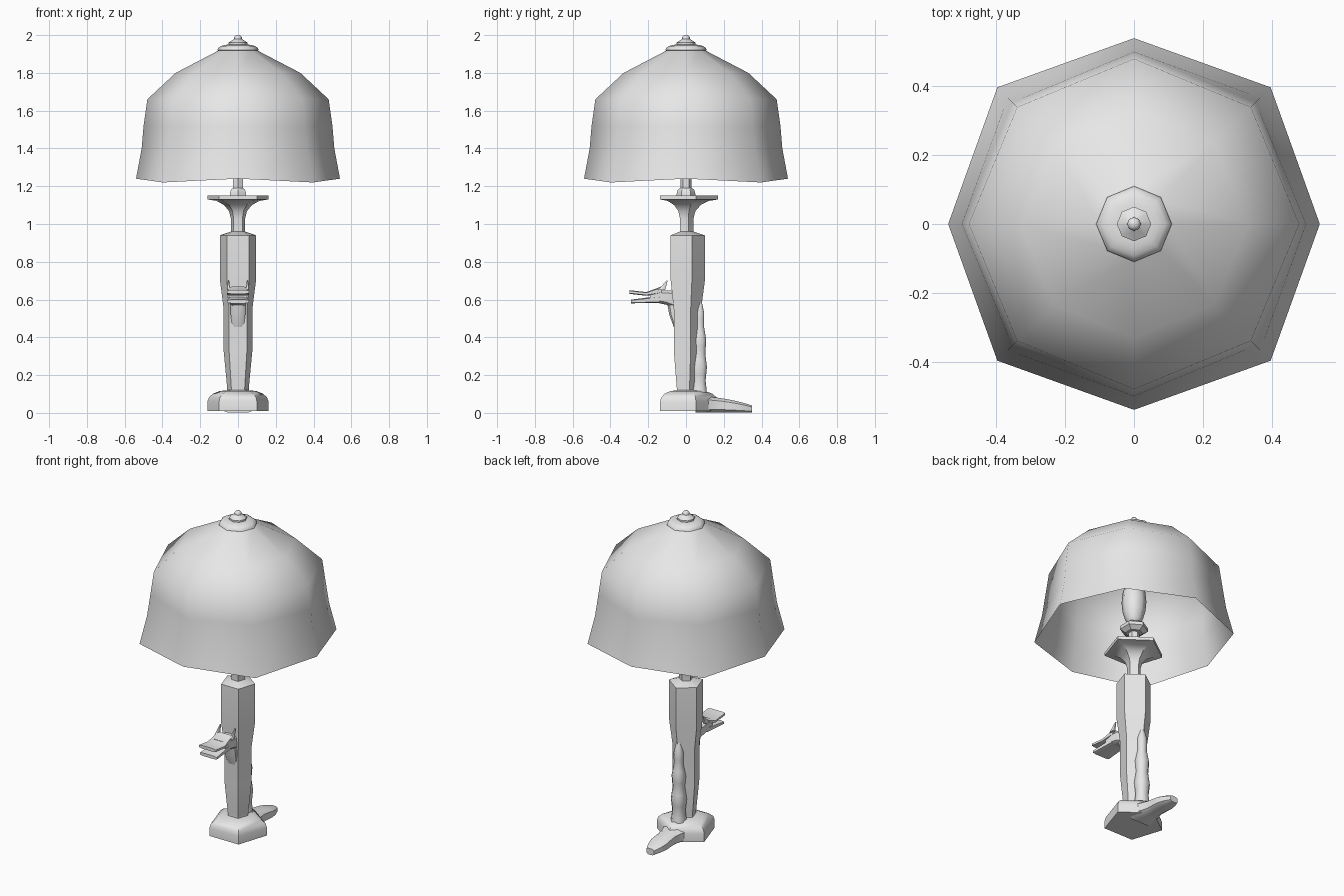
import bpy, bmesh, math
from mathutils import Vector

cube = bpy.data.objects.get("Cube")
if cube:
    bpy.data.objects.remove(cube, do_unlink=True)

tone = 0.8
gray = bpy.data.materials.new("plain_gray")
gray.use_nodes = True
gray.diffuse_color = (tone, tone, tone, 1)
gray.node_tree.nodes["Principled BSDF"].inputs["Base Color"].default_value = gray.diffuse_color


def finish(name, bm, angle):
    """Turn a bmesh into a named, coloured and shaded object."""
    bmesh.ops.recalc_face_normals(bm, faces=bm.faces)
    mesh = bpy.data.meshes.new(name)
    bm.to_mesh(mesh)
    bm.free()
    mesh.materials.append(gray)
    obj = bpy.data.objects.new(name, mesh)
    bpy.context.collection.objects.link(obj)
    bpy.ops.object.select_all(action="DESELECT")
    obj.select_set(True)
    bpy.context.view_layer.objects.active = obj
    bpy.ops.object.shade_smooth_by_angle(angle=math.radians(angle))
    return obj


def skin(name, rings, closed=True, angle=35):
    """Join rings of points into one surface."""
    bm = bmesh.new()
    loops = [[bm.verts.new(point) for point in ring] for ring in rings]
    for lower, upper in zip(loops, loops[1:]):
        for i in range(len(lower)):
            bm.faces.new((lower[i - 1], lower[i], upper[i], upper[i - 1]))
    if closed:
        bm.faces.new(loops[0])
        bm.faces.new(loops[-1])
    return finish(name, bm, angle)


def turned(name, profile, sides, closed=True, angle=35):
    """Polygonal turning around z, with one corner at the back."""
    rings = []
    for radius, height in profile:
        turns = [math.pi / 2 + math.tau * i / sides for i in range(sides)]
        rings.append([Vector((radius * math.cos(t), radius * math.sin(t), height)) for t in turns])
    return skin(name, rings, closed, angle)


def arc(radius, height, reach, rise, steps=4):
    """Quarter ellipse of profile points, from the side to the top."""
    turns = [math.pi / 2 * i / steps for i in range(steps + 1)]
    return [(radius + reach * math.cos(t), height + rise * math.sin(t)) for t in turns]


def loft(name, stations, upright=False, square=0.5, angle=35):
    """Rounded sections along y, or along z if upright.
    Station: position, offset, half width, half depth."""
    sides = 8
    rings = []
    for position, offset, width, depth in stations:
        ring = []
        for i in range(sides):
            turn = math.tau * (i + 0.5) / sides
            c, s = math.cos(turn), math.sin(turn)
            across = width * math.copysign(abs(c) ** square, c)
            deep = offset + depth * math.copysign(abs(s) ** square, s)
            ring.append(Vector((across, deep, position) if upright else (across, position, deep)))
        rings.append(ring)
    return skin(name, rings, angle=angle)


# Five-sided base, column, neck and dish
turned("base", [(0.17, 0.01)] + arc(0.06, 0.06, 0.11, 0.06) + [(0.06, 0.14)], 5)
turned("column", [(0.06, 0.13), (0.08, 0.33), (0.08, 0.55), (0.1, 0.7), (0.1, 0.94),
                  (0.04, 0.96)], 5)
turned("neck_and_dish", [(0.04, 0.95)] + arc(0.17, 1.03, -0.13, 0.1) + [(0.17, 1.15)], 5)

# Pole, socket and bulb
turned("pole_collar", arc(0.03, 1.15, 0.02, 0.04), 6)
turned("pole", [(0.03, 1.15), (0.03, 1.3)], 6)
turned("socket", [(0.05, 1.25), (0.08, 1.27), (0.08, 1.29), (0.05, 1.31)], 6)
bulb_mesh = bmesh.new()
bmesh.ops.create_uvsphere(bulb_mesh, u_segments=8, v_segments=8, radius=1)
bmesh.ops.scale(bulb_mesh, vec=(0.07, 0.07, 0.16), verts=bulb_mesh.verts)
bmesh.ops.translate(bulb_mesh, vec=(0, 0, 1.45), verts=bulb_mesh.verts)
finish("bulb", bulb_mesh, angle=60)

# Eight-sided open shade, its diagonal corners flaring and dipping at the rim
shade = turned("shade", [(0.54, 1.24), (0.51, 1.4), (0.5, 1.52), (0.48, 1.66),
                         (0.33, 1.8), (0.1, 1.92)], 8, closed=False, angle=60)
waist, rim = 1.52, 1.24
for vertex in shade.data.vertices:
    point = vertex.co
    if min(abs(point.x), abs(point.y)) > 0.1 and point.z < waist:
        drop = (waist - point.z) / (waist - rim)
        point.xy *= 1 + 0.04 * drop
        point.z -= 0.02 * drop

# Cap and finial
turned("cap", [(0.09, 1.91)] + arc(0.05, 1.92, 0.06, 0.03), 8, angle=50)
turned("finial", [(0.05, 1.95), (0.05, 1.96), (0.02, 1.98), (0.02, 1.99), (0.01, 2)], 8, angle=50)

# Animal head reaching out of the front, with open jaws
loft("throat", [(0.44, -0.04, 0.03, 0.02), (0.52, -0.06, 0.04, 0.03),
                (0.63, -0.07, 0.04, 0.04)], upright=True)
loft("head", [(-0.06, 0.6, 0.04, 0.05), (-0.1, 0.61, 0.05, 0.04),
              (-0.19, 0.62, 0.05, 0.03)], square=0.5)
loft("upper_jaw", [(-0.13, 0.65, 0.05, 0.02), (-0.21, 0.63, 0.06, 0.01),
                   (-0.3, 0.64, 0.06, 0.01)])
loft("lower_jaw", [(-0.14, 0.6, 0.05, 0.02), (-0.29, 0.59, 0.06, 0.01)])

# Pair of ears leaning back
for label, side in (("left", 1), ("right", -1)):
    ear = loft(label + "_ear", [(0.65, -0.13, 0.01, 0.02), (0.7, -0.1, 0, 0)][:1]
               + [(0.7, -0.1, 0.003, 0.003)], upright=True)
    ear.location.x = side * 0.05

# Knobbly spine tapering up the back of the column
spine = []
for step in range(15):
    climb = step / 14
    knob = 0.004 * math.cos(step * math.pi / 2)
    taper = 1 - climb ** 3
    spine.append((0.1 + climb / 2, 0.07, 0.015 + 0.025 * taper + knob, 0.015 + 0.025 * taper + knob))
loft("spine", spine, upright=True, square=0.8, angle=50)

# Tail resting on the floor, narrowing and swelling again before its tip
tail = []
for step in range(8):
    along = step / 7
    width = 0.09 - 0.06 * along + 0.01 * math.cos(along * math.tau * 1.3)
    depth = 0.045 - 0.025 * along ** 2
    tail.append((0.05 + 0.3 * along, depth, width, depth))
loft("tail", tail, square=0.6, angle=50)
